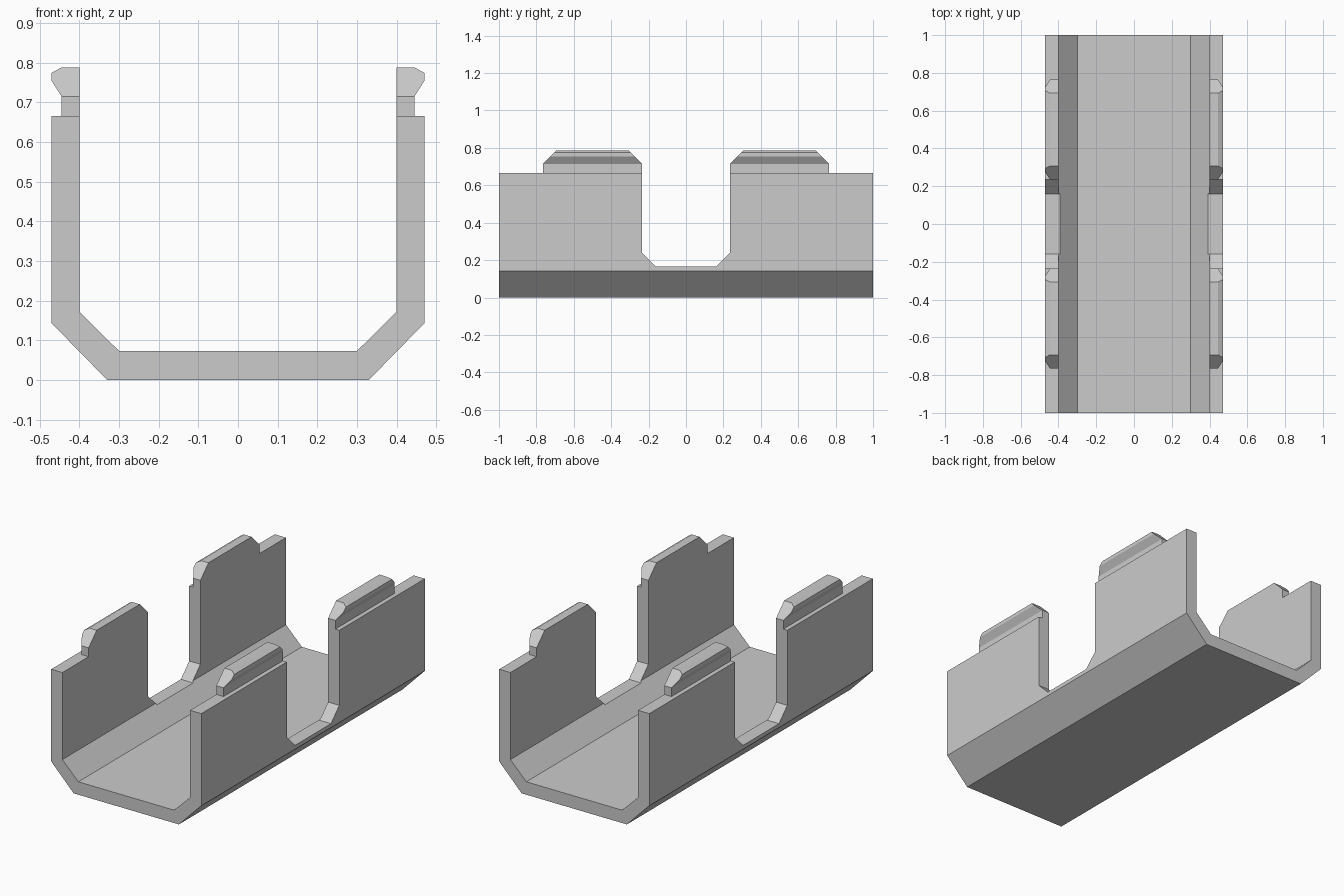
import bpy, bmesh

if "Cube" in bpy.data.objects:
    bpy.data.objects.remove(bpy.data.objects["Cube"])

grey = bpy.data.materials.new("light grey")
grey.diffuse_color = (0.6, 0.6, 0.6, 1)
grey.use_nodes = True
grey.node_tree.nodes["Principled BSDF"].inputs["Base Color"].default_value = grey.diffuse_color


def prism(name, start, end):
    """Solid between two matching outlines of 3D points."""
    bm = bmesh.new()
    a = [bm.verts.new(p) for p in start]
    b = [bm.verts.new(p) for p in end]
    bm.faces.new(a)
    bm.faces.new(b[::-1])
    n = len(a)
    for i in range(n):
        j = (i + 1) % n
        bm.faces.new((a[j], a[i], b[i], b[j]))
    bmesh.ops.recalc_face_normals(bm, faces=bm.faces)
    mesh = bpy.data.meshes.new(name)
    bm.to_mesh(mesh)
    bm.free()
    mesh.materials.append(grey)
    obj = bpy.data.objects.new(name, mesh)
    bpy.context.collection.objects.link(obj)
    return obj


# U-shaped channel: half profile mirrored across x
WALL_TOP = 0.665
half = [(0.30, 0.073), (0.40, 0.172), (0.40, WALL_TOP),
        (0.47, WALL_TOP), (0.47, 0.143), (0.33, 0)]
outline = half + [(-x, z) for x, z in reversed(half)]
channel = prism("channel", [(x, -1, z) for x, z in outline],
                [(x, 1, z) for x, z in outline])

# Chamfered notch through the middle of both walls
notch = [(-0.16, 0.165), (0.16, 0.165), (0.235, 0.24),
         (0.235, 1), (-0.235, 1), (-0.235, 0.24)]
cutter = prism("notch_cutter", [(-0.8, y, z) for y, z in notch],
               [(0.8, y, z) for y, z in notch])
cutter.hide_render = True
cutter.hide_set(True)
cut = channel.modifiers.new("notch", "BOOLEAN")
cut.operation = "DIFFERENCE"
cut.solver = "EXACT"
cut.object = cutter

# Snap clips: narrow stem and a bevelled head with ends sloping at 45 degrees
Y0, Y1, HEAD_Z = 0.235, 0.765, 0.715
stem = [(0.40, WALL_TOP), (0.445, WALL_TOP), (0.445, HEAD_Z), (0.40, HEAD_Z)]
head = [(0.40, HEAD_Z), (0.445, HEAD_Z), (0.47, 0.754),
        (0.47, 0.774), (0.446, 0.787), (0.40, 0.787)]
for sx, side in ((-1, "left"), (1, "right")):
    for sy, end in ((-1, "front"), (1, "back")):
        prism(f"clip_stem_{side}_{end}",
              [(sx * x, sy * Y0, z) for x, z in stem],
              [(sx * x, sy * Y1, z) for x, z in stem])
        prism(f"clip_head_{side}_{end}",
              [(sx * x, sy * (Y0 + z - HEAD_Z), z) for x, z in head],
              [(sx * x, sy * (Y1 - z + HEAD_Z), z) for x, z in head])
